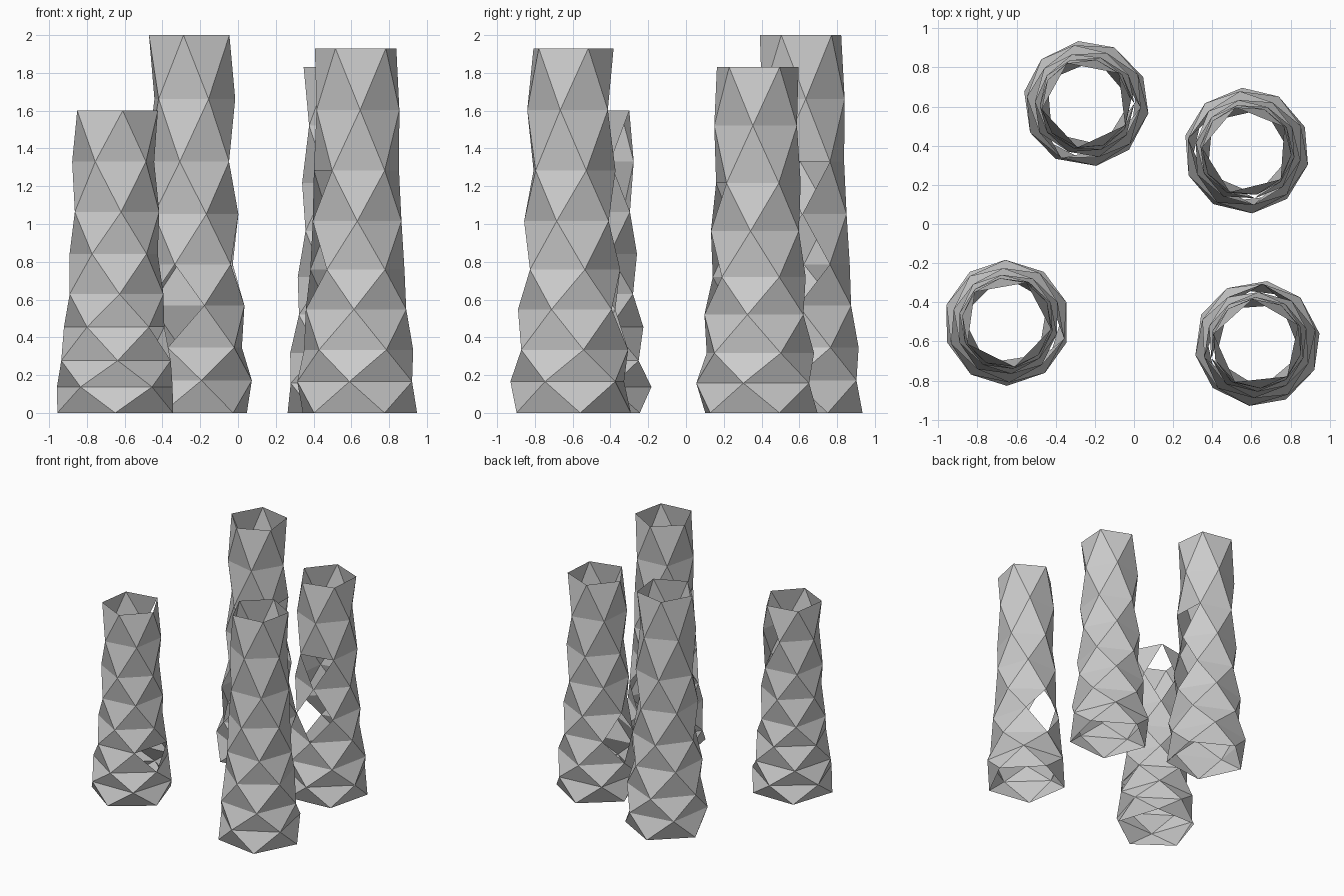
import bpy
import bmesh
from math import sin, cos, radians

cube = bpy.data.objects.get("Cube")
if cube:
    bpy.data.objects.remove(cube)

SIDES = 5
LEVELS = [0, .086, .173, .284, .393, .526, .665, .831, 1]            # share of the height
RADII = [.322, .322, .305, .28, .262, .247, .237, .231, .228]

grey = bpy.data.materials.new("plain_grey")
grey.use_nodes = True
grey.diffuse_color = (.6, .6, .6, 1)
grey.node_tree.nodes["Principled BSDF"].inputs["Base Color"].default_value = (.6, .6, .6, 1)


def is_gap(gaps, ring, side, angle):
    """True where the shell has an open triangle on this side of a ring edge."""
    for gap_ring, gap_angle, sides in gaps:
        off = (angle - gap_angle + 180) % 360 - 180
        if ring == gap_ring and side in sides and abs(off) < 36:
            return True
    return False


def tower(name, x, y, height, start, twist, gaps):
    """Open shell of triangles between staggered five-sided rings."""
    bm = bmesh.new()
    step = 360 / SIDES

    def angle(ring, i):
        return start + ring * (step / 2 + twist / (len(LEVELS) - 1)) + step * i

    rings = []
    for k, (level, r) in enumerate(zip(LEVELS, RADII)):
        turns = [radians(angle(k, i)) for i in range(SIDES)]
        rings.append([bm.verts.new((r * cos(a), r * sin(a), level * height)) for a in turns])

    for k in range(len(rings) - 1):
        low, high = rings[k], rings[k + 1]
        for i in range(SIDES):
            j = (i + 1) % SIDES
            if not is_gap(gaps, k, "above", angle(k, i + .5)):
                bm.faces.new((low[i], low[j], high[i]))
            if not is_gap(gaps, k + 1, "below", angle(k + 1, i + .5)):
                bm.faces.new((low[j], high[j], high[i]))

    mesh = bpy.data.meshes.new(name)
    bm.to_mesh(mesh)
    bm.free()
    mesh.materials.append(grey)
    obj = bpy.data.objects.new(name, mesh)
    obj.location = (x, y, 0)
    bpy.context.collection.objects.link(obj)


BOTH = ("above", "below")
BELOW = ("below",)


def side_gaps(facing):
    """Two facing diamond openings with a single triangle above one of them."""
    return [(4, facing, BOTH), (3, facing - 109, BOTH), (6, facing + 3, BELOW)]


# Four towers, each with its own height, turn and openings
tower("front_left_tower", .63, -.61, 1.93, 9, 15, side_gaps(196))
tower("back_left_tower", .575, .375, 1.83, 22, 10, side_gaps(279))
tower("back_right_tower", -.245, .615, 2.0, 25, 18, side_gaps(356))
tower("front_right_tower", -.65, -.505, 1.6, 54, 10, [(7, 64, BOTH), (3, 346, BELOW)])
